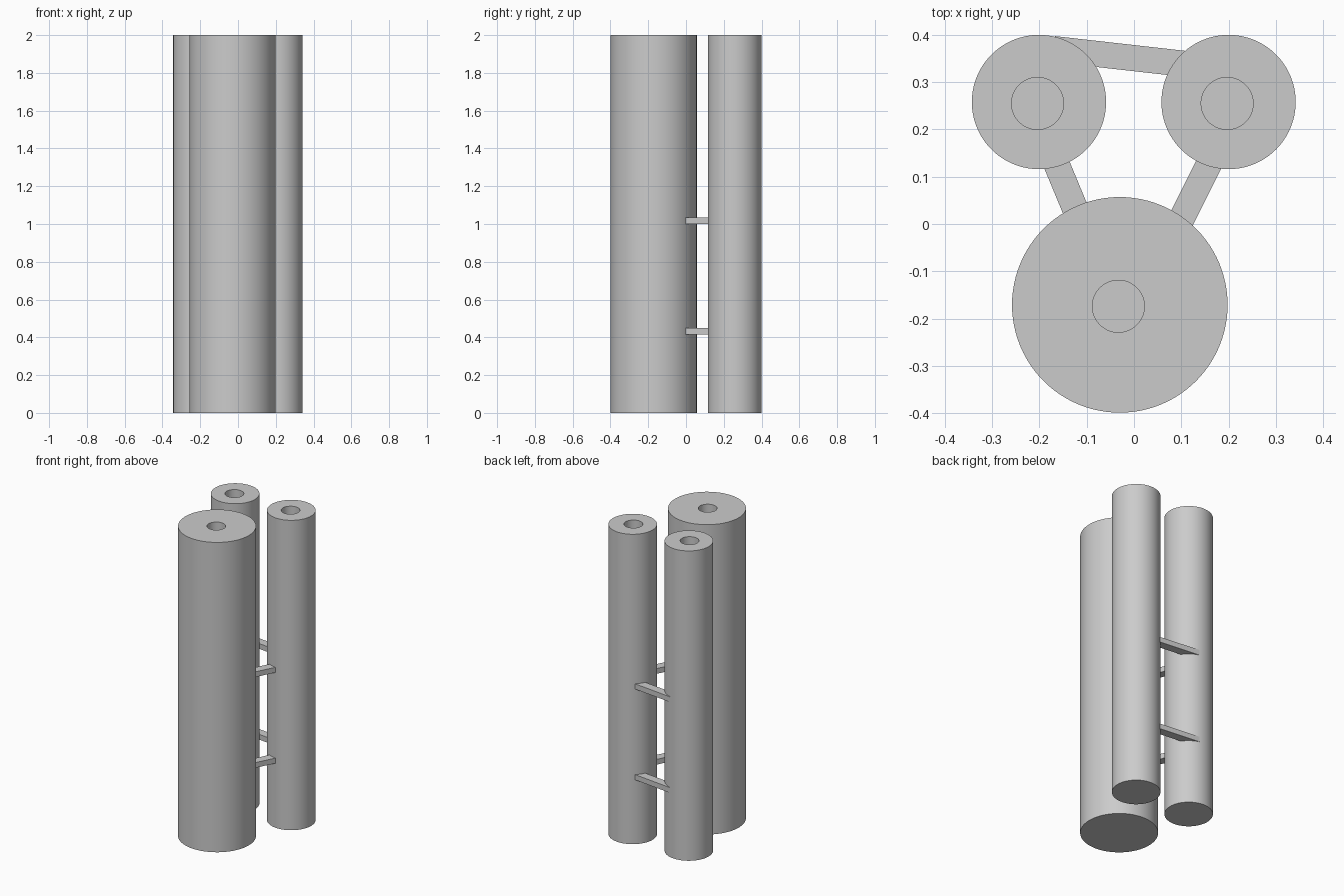
import bpy
import bmesh
from math import radians, cos, sin, tau
from mathutils import Vector

cube = bpy.data.objects.get("Cube")
if cube:
    bpy.data.objects.remove(cube, do_unlink=True)

HEIGHT = 2.0
SIDES = 96
BORE_RADIUS = 0.055
BORE_FLOOR = 0.1
BORE_SHIFT = Vector((-0.003, -0.003))
BAR_WIDTH = 0.055
BAR_HEIGHT = 0.034

grey = bpy.data.materials.new("plain grey")
grey.use_nodes = True
colour = (0.6, 0.6, 0.6, 1.0)
grey.diffuse_color = colour
grey.node_tree.nodes["Principled BSDF"].inputs["Base Color"].default_value = colour


def add_object(name, bm):
    bmesh.ops.recalc_face_normals(bm, faces=bm.faces)
    mesh = bpy.data.meshes.new(name)
    bm.to_mesh(mesh)
    bm.free()
    mesh.materials.append(grey)
    obj = bpy.data.objects.new(name, mesh)
    bpy.context.collection.objects.link(obj)
    return obj


def add_tube(name, x, y, radius):
    """Tall cylinder with a blind bore in its top, closed below."""
    bm = bmesh.new()
    centre = Vector((x, y))
    bore = centre + BORE_SHIFT
    rings = []
    for c, r, z in ((centre, radius, 0), (centre, radius, HEIGHT),
                    (bore, BORE_RADIUS, HEIGHT), (bore, BORE_RADIUS, BORE_FLOOR)):
        rings.append([bm.verts.new((c.x + r * cos(tau * i / SIDES),
                                    c.y + r * sin(tau * i / SIDES), z))
                      for i in range(SIDES)])
    for low, high in zip(rings, rings[1:]):
        for i in range(SIDES):
            j = (i + 1) % SIDES
            bm.faces.new((low[i], low[j], high[j], high[i]))
    bm.faces.new(rings[0])
    bm.faces.new(rings[-1])
    obj = add_object(name, bm)
    bpy.ops.object.select_all(action='DESELECT')
    obj.select_set(True)
    bpy.context.view_layer.objects.active = obj
    bpy.ops.object.shade_smooth_by_angle(angle=radians(30))


def add_bar(name, start, end, z):
    """Flat rectangular strut between two points in plan."""
    a, b = Vector(start), Vector(end)
    along = b - a
    bm = bmesh.new()
    bmesh.ops.create_cube(bm, size=1)
    bmesh.ops.scale(bm, verts=bm.verts, vec=(along.length, BAR_WIDTH, BAR_HEIGHT))
    obj = add_object(name, bm)
    mid = (a + b) / 2
    obj.location = (mid.x, mid.y, z)
    obj.rotation_euler.z = along.to_3d().to_track_quat('X', 'Z').to_euler().z


# Three upright tubes
add_tube("large_front_tube", -0.03, -0.171, 0.228)
add_tube("right_back_tube", -0.201, 0.258, 0.142)
add_tube("left_back_tube", 0.2, 0.258, 0.142)

# Two levels of struts tying the tubes together
for level, z in (("lower", 0.432), ("upper", 1.018)):
    add_bar(level + "_back_strut", (-0.17, 0.37), (0.14, 0.335), z)
    add_bar(level + "_right_strut", (-0.178, 0.161), (-0.11, -0.003), z)
    add_bar(level + "_left_strut", (0.175, 0.16), (0.085, -0.02), z)
